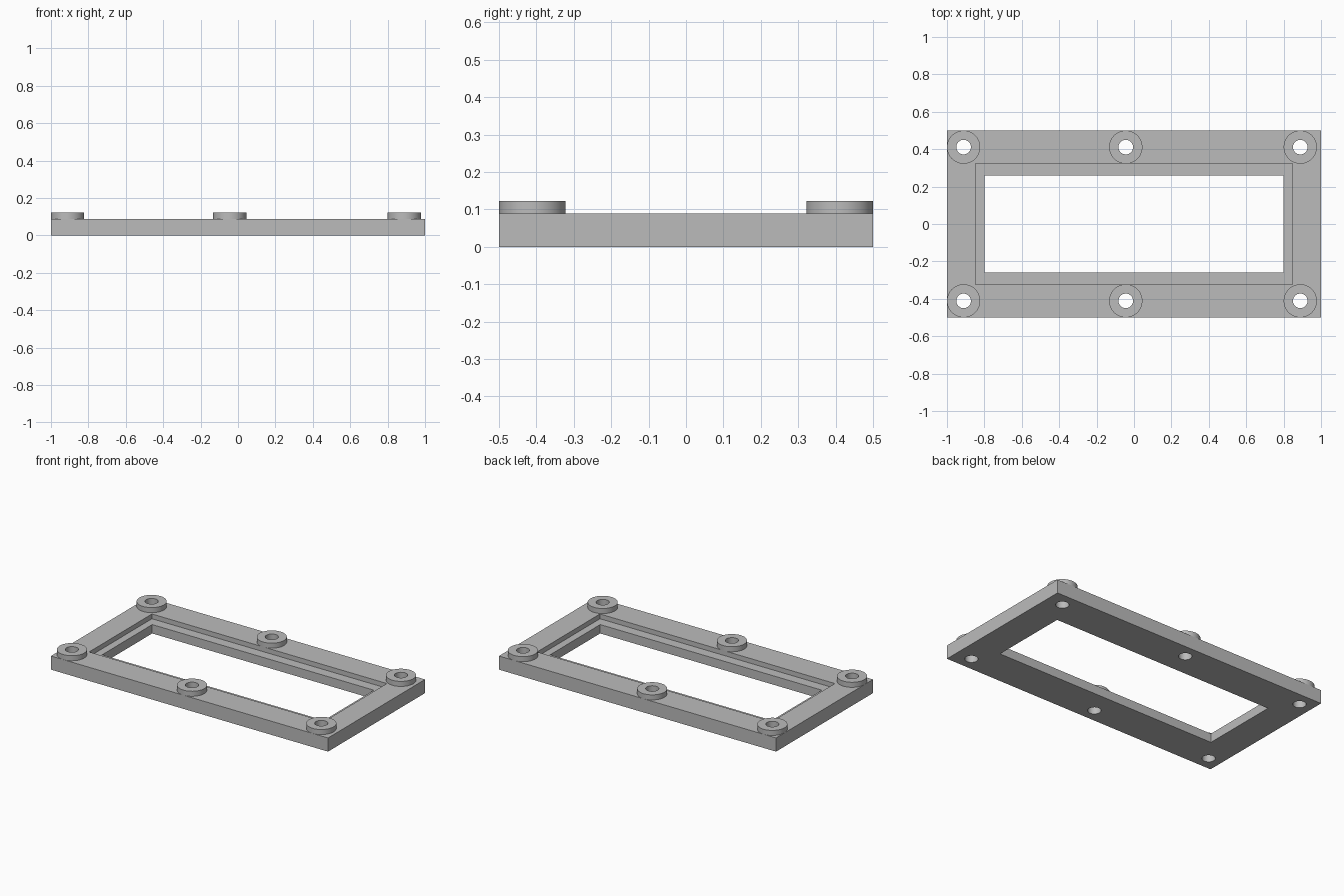
import bpy
import bmesh
from math import pi, radians
from mathutils import Matrix

cube = bpy.data.objects.get("Cube")
if cube:
    bpy.data.objects.remove(cube, do_unlink=True)

TOP = 0.089          # frame thickness
LEDGE = 0.058        # height of the recessed ledge
BOSS_TOP = 0.122
BOSS_R, HOLE_R = 0.0889, 0.039
SPOTS = [(x, y) for x in (-0.911, -0.044, 0.889) for y in (-0.411, 0.411)]

grey = bpy.data.materials.new("plain grey")
grey.use_nodes = True
colour = (0.5, 0.5, 0.5, 1)
grey.diffuse_color = colour
grey.node_tree.nodes["Principled BSDF"].inputs["Base Color"].default_value = colour


def make_object(name, bm):
    bmesh.ops.recalc_face_normals(bm, faces=bm.faces)
    mesh = bpy.data.meshes.new(name)
    bm.to_mesh(mesh)
    bm.free()
    mesh.materials.append(grey)
    obj = bpy.data.objects.new(name, mesh)
    bpy.context.collection.objects.link(obj)
    return obj


def box(name, half_x, half_y, z0, z1):
    bm = bmesh.new()
    place = Matrix.Translation((0, 0, (z0 + z1) / 2)) @ Matrix.Diagonal(
        (2 * half_x, 2 * half_y, z1 - z0, 1))
    bmesh.ops.create_cube(bm, size=1, matrix=place)
    return make_object(name, bm)


def peg(name, x, y):
    bm = bmesh.new()
    bmesh.ops.create_cone(bm, cap_ends=True, segments=48, radius1=HOLE_R,
                          radius2=HOLE_R, depth=1,
                          matrix=Matrix.Translation((x, y, 0)))
    return make_object(name, bm)


def ring(name, x, y):
    # Rectangular section spun into a washer-shaped boss
    bm = bmesh.new()
    corners = [(HOLE_R, TOP), (BOSS_R, TOP), (BOSS_R, BOSS_TOP), (HOLE_R, BOSS_TOP)]
    verts = [bm.verts.new((r, 0, z)) for r, z in corners]
    edges = [bm.edges.new((verts[i - 1], verts[i])) for i in range(4)]
    bmesh.ops.spin(bm, geom=verts + edges, cent=(0, 0, 0), axis=(0, 0, 1),
                   angle=2 * pi, steps=48)
    bmesh.ops.remove_doubles(bm, verts=bm.verts, dist=0.0001)
    obj = make_object(name, bm)
    obj.location = (x, y, 0)
    return obj


def smooth(obj):
    bpy.ops.object.select_all(action="DESELECT")
    obj.select_set(True)
    bpy.context.view_layer.objects.active = obj
    bpy.ops.object.shade_smooth_by_angle(angle=radians(30))


# Frame with stepped window and screw holes
frame = box("frame", 1, 0.5, 0, TOP)
cutters = [box("recess_cutter", 0.848, 0.324, LEDGE, 0.3),
           box("window_cutter", 0.8, 0.258, -0.2, 0.3)]
cutters += [peg("hole_cutter", x, y) for x, y in SPOTS]
bpy.context.view_layer.objects.active = frame
for cutter in cutters:
    cutter.hide_render = True
    cut = frame.modifiers.new("cut", "BOOLEAN")
    cut.operation = "DIFFERENCE"
    cut.solver = "EXACT"
    cut.object = cutter
    bpy.ops.object.modifier_apply(modifier=cut.name)
for cutter in cutters:
    bpy.data.objects.remove(cutter, do_unlink=True)
smooth(frame)

# Raised bosses around the screw holes
for x, y in SPOTS:
    side = "left" if x > 0.5 else "right" if x < -0.5 else "middle"
    end = "front" if y < 0 else "back"
    smooth(ring(f"boss_{end}_{side}", x, y))
